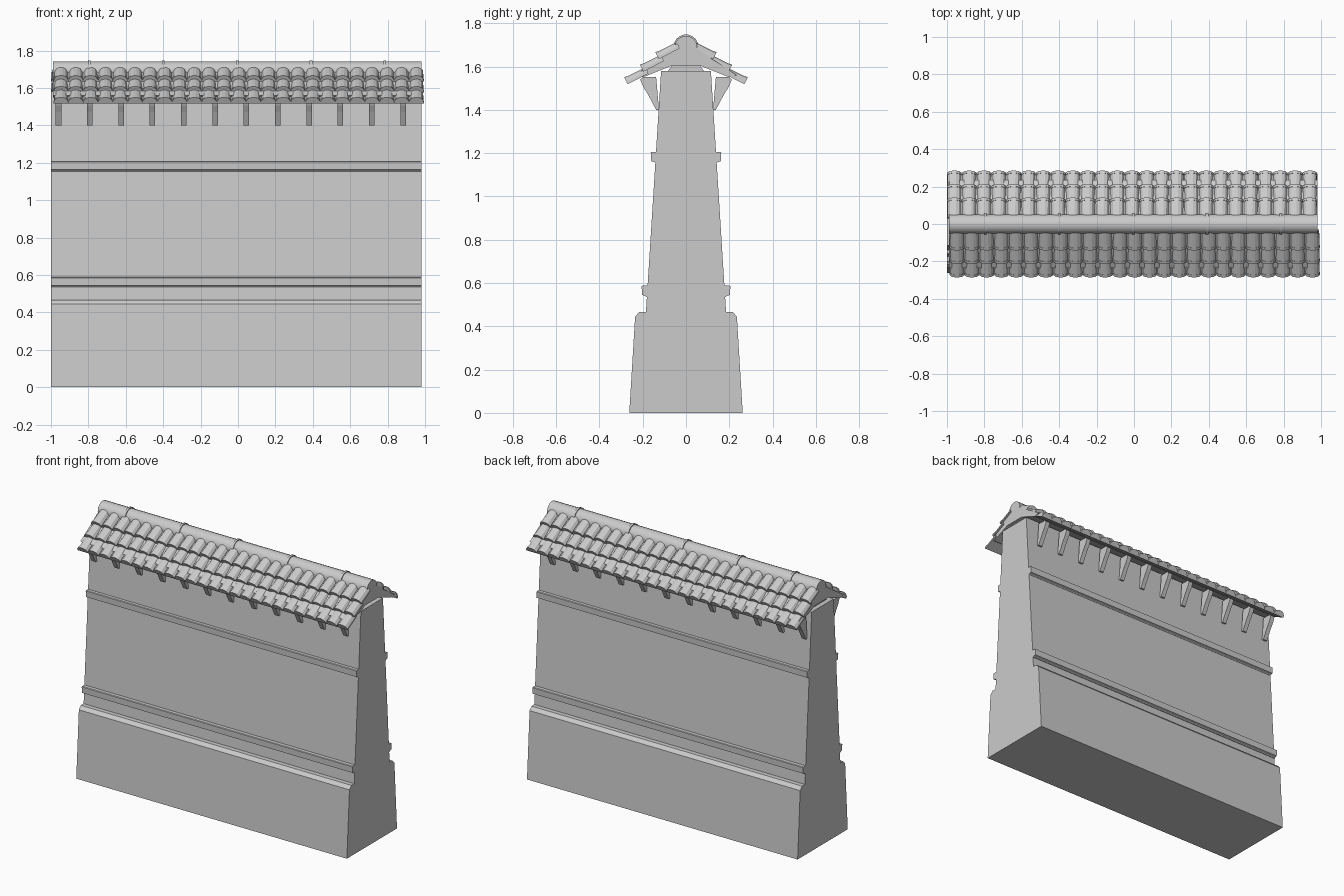
import bpy, bmesh, math
from mathutils import Vector

cube = bpy.data.objects.get("Cube")
if cube:
    bpy.data.objects.remove(cube, do_unlink=True)

stone = bpy.data.materials.new("light grey stone")
stone.use_nodes = True
GREY = (0.6, 0.6, 0.6, 1)
stone.diffuse_color = GREY
stone.node_tree.nodes["Principled BSDF"].inputs["Base Color"].default_value = GREY

LEFT, RIGHT = -1.0, 0.98
LENGTH = RIGHT - LEFT


def prism(bm, start, end):
    """Closed solid joining two matching outlines."""
    a = [bm.verts.new(p) for p in start]
    b = [bm.verts.new(p) for p in end]
    bm.faces.new(a)
    bm.faces.new(b[::-1])
    for i in range(len(a)):
        j = (i + 1) % len(a)
        bm.faces.new((a[i], b[i], b[j], a[j]))


def finish(bm, name, smooth=False):
    bmesh.ops.recalc_face_normals(bm, faces=bm.faces)
    mesh = bpy.data.meshes.new(name)
    bm.to_mesh(mesh)
    bm.free()
    mesh.materials.append(stone)
    obj = bpy.data.objects.new(name, mesh)
    bpy.context.scene.collection.objects.link(obj)
    if smooth:
        bpy.ops.object.select_all(action='DESELECT')
        bpy.context.view_layer.objects.active = obj
        obj.select_set(True)
        bpy.ops.object.shade_smooth_by_angle(angle=math.radians(30))
    return obj


def extrude_x(bm, profile, x0, x1):
    prism(bm, [(x0, y, z) for y, z in profile], [(x1, y, z) for y, z in profile])


def mirrored(half):
    return half + [(-y, z) for y, z in reversed(half) if y]


# Tapered wall with a thicker plinth and two moulded bands
bm = bmesh.new()
extrude_x(bm, mirrored([(.262, 0), (.235, .445), (.215, .467), (.185, .467),
                        (.115, 1.58)]), LEFT, RIGHT)
finish(bm, "wall")
for name, z, y in (("lower_band", .54, .205), ("upper_band", 1.158, .163)):
    bm = bmesh.new()
    extrude_x(bm, mirrored([(y - .02, z - .004), (y - .017, z), (y - .002, z + .005),
                            (y, z + .045), (y - .004, z + .048),
                            (y - .028, z + .048)]), LEFT, RIGHT)
    finish(bm, name)

# Roof bed under the tiles
bm = bmesh.new()
extrude_x(bm, [(0, 1.69), (.055, 1.68), (.12, 1.635), (.235, 1.56), (.2, 1.55),
               (.07, 1.602), (-.07, 1.602), (-.2, 1.55), (-.235, 1.56),
               (-.12, 1.635), (-.055, 1.68)], LEFT + .01, RIGHT)
finish(bm, "roof_bed")
bm = bmesh.new()
extrude_x(bm, mirrored([(.09, 1.57), (.06, 1.61)]), LEFT + .03, RIGHT - .03)
finish(bm, "roof_seat")

# Rounded ridge and its joint rings
def ridge_outline(radius):
    arc = [(radius * math.cos(math.radians(a)), 1.69 + radius * math.sin(math.radians(a)))
           for a in range(-20, 201, 20)]
    return [(.04, 1.64)] + arc + [(-.04, 1.64)]

bm = bmesh.new()
extrude_x(bm, ridge_outline(.052), LEFT + .01, RIGHT)
finish(bm, "ridge", True)
bm = bmesh.new()
for i in range(5):
    x = -.795 + i * .395
    extrude_x(bm, ridge_outline(.058), x - .007, x + .007)
finish(bm, "ridge_rings", True)

# Three overlapping rows of arched tiles on each slope
HALF_ARCH = [(.038, 0), (.0365, .013), (.025, .028), (.009, .034)]
ARCH = HALF_ARCH + [(-u, h) for u, h in reversed(HALF_ARCH)]
COLUMNS = 25
PITCH = LENGTH / COLUMNS
TILT = math.radians(27.5)
down = Vector((0, math.cos(TILT), -math.sin(TILT)))
up = Vector((0, math.sin(TILT), math.cos(TILT)))


def tile(bm, x, tip, side):
    def ring(back, scale):
        points = []
        for u, h in ARCH:
            p = tip - down * back + up * h * scale
            points.append((x + u * scale, p.y * side, p.z))
        return points
    prism(bm, ring(.108, .94), ring(.012, .98))
    prism(bm, ring(.014, 1.04), ring(0, 1.04))


for name, side, shift in (("front_tiles", -1, .014), ("back_tiles", 1, 0)):
    bm = bmesh.new()
    for row in range(3):
        tip = Vector((0, .125 + row * .072, 1.634 - row * .058))
        for col in range(COLUMNS):
            tile(bm, LEFT + (col + .5) * PITCH + shift, tip, side)
        # Flat channel closing the gaps between arches
        flat = []
        for back, h in ((.1, 0), (.1, .008), (.004, .008), (.004, 0)):
            p = tip - down * back + up * h
            flat.append((p.y * side, p.z))
        extrude_x(bm, flat, LEFT + .005 + shift, RIGHT - .005 + shift)
    finish(bm, name)

# Curved brackets under both eaves
BRACKET = [(.125, 1.40), (.138, 1.40), (.155, 1.432), (.175, 1.47), (.197, 1.505),
           (.212, 1.54), (.195, 1.552), (.138, 1.552)]
for name, side in (("front_brackets", -1), ("back_brackets", 1)):
    bm = bmesh.new()
    for i in range(12):
        x = -.96 + i * .1675
        extrude_x(bm, [(y * side, z) for y, z in BRACKET], x - .015, x + .015)
    finish(bm, name)
